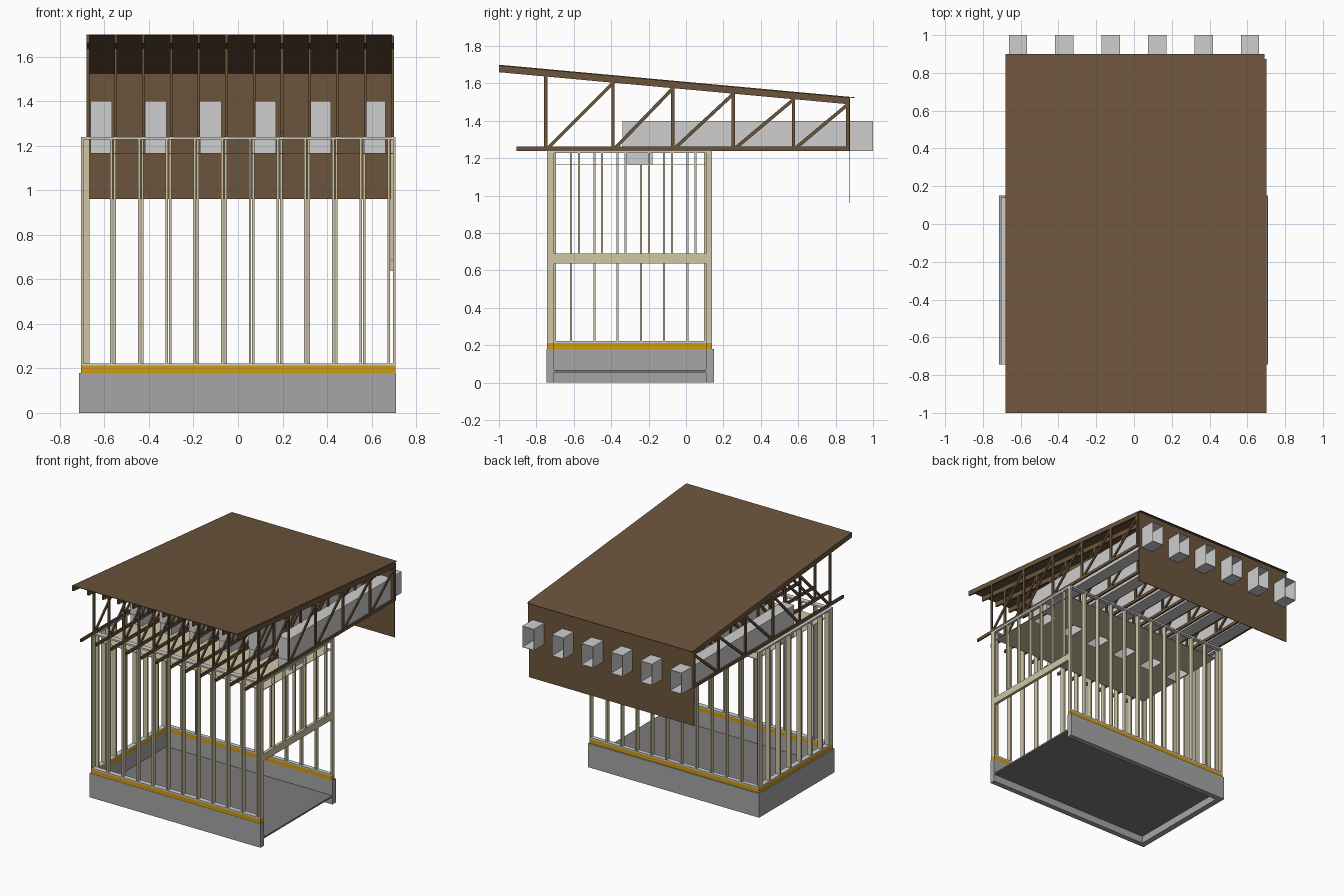
import bpy, bmesh
from mathutils import Vector

if "Cube" in bpy.data.objects:
    bpy.data.objects.remove(bpy.data.objects["Cube"])


def material(name, rgb):
    m = bpy.data.materials.new(name)
    m.diffuse_color = (*rgb, 1)
    m.use_nodes = True
    m.node_tree.nodes["Principled BSDF"].inputs["Base Color"].default_value = m.diffuse_color
    return m


BROWN = material("brown wood", (0.15, 0.09, 0.045))
CONCRETE = material("concrete grey", (0.38, 0.38, 0.38))
SLAB = material("slab grey", (0.21, 0.195, 0.205))
DUCT = material("light grey", (0.62, 0.62, 0.62))
BEIGE = material("pale timber", (0.63, 0.57, 0.38))
YELLOW = material("sill yellow", (0.64, 0.33, 0.005))


def prism(bm, points, x0, x1):
    """Extrude a (y, z) outline along x."""
    a = [bm.verts.new((x0, y, z)) for y, z in points]
    b = [bm.verts.new((x1, y, z)) for y, z in points]
    n = len(points)
    bm.faces.new(a)
    bm.faces.new(b[::-1])
    for i in range(n):
        bm.faces.new((a[i], b[i], b[(i + 1) % n], a[(i + 1) % n]))


def box(bm, x0, x1, y0, y1, z0, z1):
    prism(bm, [(y0, z0), (y1, z0), (y1, z1), (y0, z1)], x0, x1)


def finish(bm, name, mat):
    bmesh.ops.recalc_face_normals(bm, faces=bm.faces)
    me = bpy.data.meshes.new(name)
    bm.to_mesh(me)
    bm.free()
    me.materials.append(mat)
    ob = bpy.data.objects.new(name, me)
    bpy.context.collection.objects.link(ob)
    return ob


def boxes(name, mat, *dims):
    bm = bmesh.new()
    for d in dims:
        box(bm, *d)
    return finish(bm, name, mat)


# shared measures
STUD, PITCH = 0.011, 0.1245
XL, XR = -0.705, 0.707            # outer wall faces
YF, YB = -0.743, 0.14
XI, YFI, YBI = -0.668, -0.705, 0.108   # inner wall faces
Z_SILL, Z_STUD, Z_TOP = 0.212, 0.222, 1.228
DUCT_X = [-0.615 + 0.246 * i for i in range(6)]
HW = 0.048                        # duct half width

# foundation: walls on three sides, right side open
boxes("foundation_walls", CONCRETE,
      (-0.714, 0.71, -0.745, -0.705, 0, 0.18),
      (-0.714, 0.71, 0.108, 0.15, 0, 0.18),
      (-0.714, -0.67, -0.705, 0.108, 0, 0.18))
boxes("floor_slab", SLAB, (-0.67, 0.71, -0.705, 0.108, 0.055, 0.067))


# three wall strips used for sill and plates
def strips(z0, z1):
    return [(XL, XR, YF, YFI, z0, z1), (XL, XR, YBI, YB, z0, z1),
            (XL, XI, YFI, YBI, z0, z1)]


boxes("sill_plates", YELLOW, *strips(0.18, Z_SILL))
boxes("bottom_plates", DUCT, *strips(Z_SILL, Z_STUD))
boxes("top_plates", DUCT, *strips(Z_TOP, 1.24),
      (0.685, XR, YFI, YBI, Z_TOP, 1.24))


# studs
def x_studs(first):
    xs = [first + PITCH * i for i in range(11)]
    return [XL] + [x for x in xs if x < XR - 0.025] + [XR - STUD]


boxes("front_studs", BEIGE,
      *[(x, x + STUD, YF, YFI, Z_STUD, Z_TOP) for x in x_studs(-0.574)])
boxes("back_studs", BEIGE,
      *[(x, x + STUD, YBI, YB, Z_STUD, Z_TOP) for x in x_studs(-0.559)])
left_y = [YFI] + [-0.62 + PITCH * i for i in range(6)] + [YBI - STUD]
boxes("left_studs", BEIGE,
      *[(XL, XI, y, y + STUD, Z_STUD, Z_TOP) for y in left_y])

# right side: header over the wide opening and short studs above it
boxes("opening_header", BEIGE, (0.685, XR, YFI, YBI, 0.637, 0.69))
boxes("short_studs", BEIGE,
      *[(0.685, XR, y, y + STUD, 0.69, Z_TOP)
        for y in [-0.578 + PITCH * i for i in range(6)]])


# solid spans between the duct holes along x
def spans(x0, x1):
    edges = [x0] + [e for c in DUCT_X for e in (c - HW, c + HW)] + [x1]
    return list(zip(edges[::2], edges[1::2]))


# ceiling sheet with vent holes
boxes("ceiling", BEIGE,
      (-0.67, 0.7, -0.7, -0.33, 1.163, 1.167),
      (-0.67, 0.7, -0.18, 0.11, 1.163, 1.167),
      *[(a, b, -0.33, -0.18, 1.163, 1.167) for a, b in spans(-0.67, 0.7)])

# hollow ducts: long run, open at the back, with a drop to the ceiling
T = 0.003
for i, c in enumerate(DUCT_X):
    l, r = c - HW, c + HW
    boxes(f"duct_{i + 1}", DUCT,
          (l, r, -0.34, 1, 1.4 - T, 1.4),
          (l, r, -0.18, 1, 1.24, 1.24 + T),
          (l, r, -0.34, -0.34 + T, 1.24, 1.4 - T),
          (l, l + T, -0.34 + T, 1, 1.24 + T, 1.4 - T),
          (r - T, r, -0.34 + T, 1, 1.24 + T, 1.4 - T),
          (l, r, -0.33, -0.33 + T, 1.163, 1.24),
          (l, r, -0.18 - T, -0.18, 1.163, 1.24),
          (l, l + T, -0.33, -0.18, 1.163, 1.24 + T),
          (r - T, r, -0.33, -0.18, 1.163, 1.24 + T))


# roof trusses
def roof_z(y):
    return 1.696 - 0.0915 * (y + 1)


def bar(bm, p, q, w, x0, x1):
    p, q = Vector(p), Vector(q)
    d = (q - p).normalized() * w / 2
    n = Vector((-d.y, d.x))
    prism(bm, [p + n, q + n, q - n, p - n], x0, x1)


POSTS = [-0.75, -0.39, -0.07, 0.253, 0.575, 0.865]
for i in range(12):
    x0 = -0.679 + PITCH * i - 0.001
    x1 = x0 + 0.012
    bm = bmesh.new()
    box(bm, x0, x1, -0.906, 0.874, 1.24, 1.262)
    prism(bm, [(-1, roof_z(-1) - 0.036), (0.874, roof_z(0.874) - 0.036),
               (0.874, roof_z(0.874)), (-1, roof_z(-1))], x0, x1)
    for y in POSTS:
        box(bm, x0, x1, y - 0.009, y + 0.009, 1.255, roof_z(y) - 0.03)
    for a, b in zip(POSTS, POSTS[1:]):
        bar(bm, (a + 0.012, 1.255), (b - 0.005, roof_z(b) - 0.042), 0.018,
            x0 + 0.001, x1 - 0.001)
    finish(bm, f"truss_{i + 1}", BROWN)

# roof sheet
bm = bmesh.new()
prism(bm, [(-1, roof_z(-1)), (0.9, roof_z(0.9)),
           (0.9, roof_z(0.9) + 0.004), (-1, roof_z(-1) + 0.004)], -0.681, 0.692)
finish(bm, "roof_sheet", BROWN)

# back fascia sheet with duct holes
boxes("back_fascia", BROWN,
      (-0.681, 0.692, 0.874, 0.878, 0.96, 1.24),
      (-0.681, 0.692, 0.874, 0.878, 1.4, 1.525),
      *[(a, b, 0.874, 0.878, 1.24, 1.4) for a, b in spans(-0.681, 0.692)])
